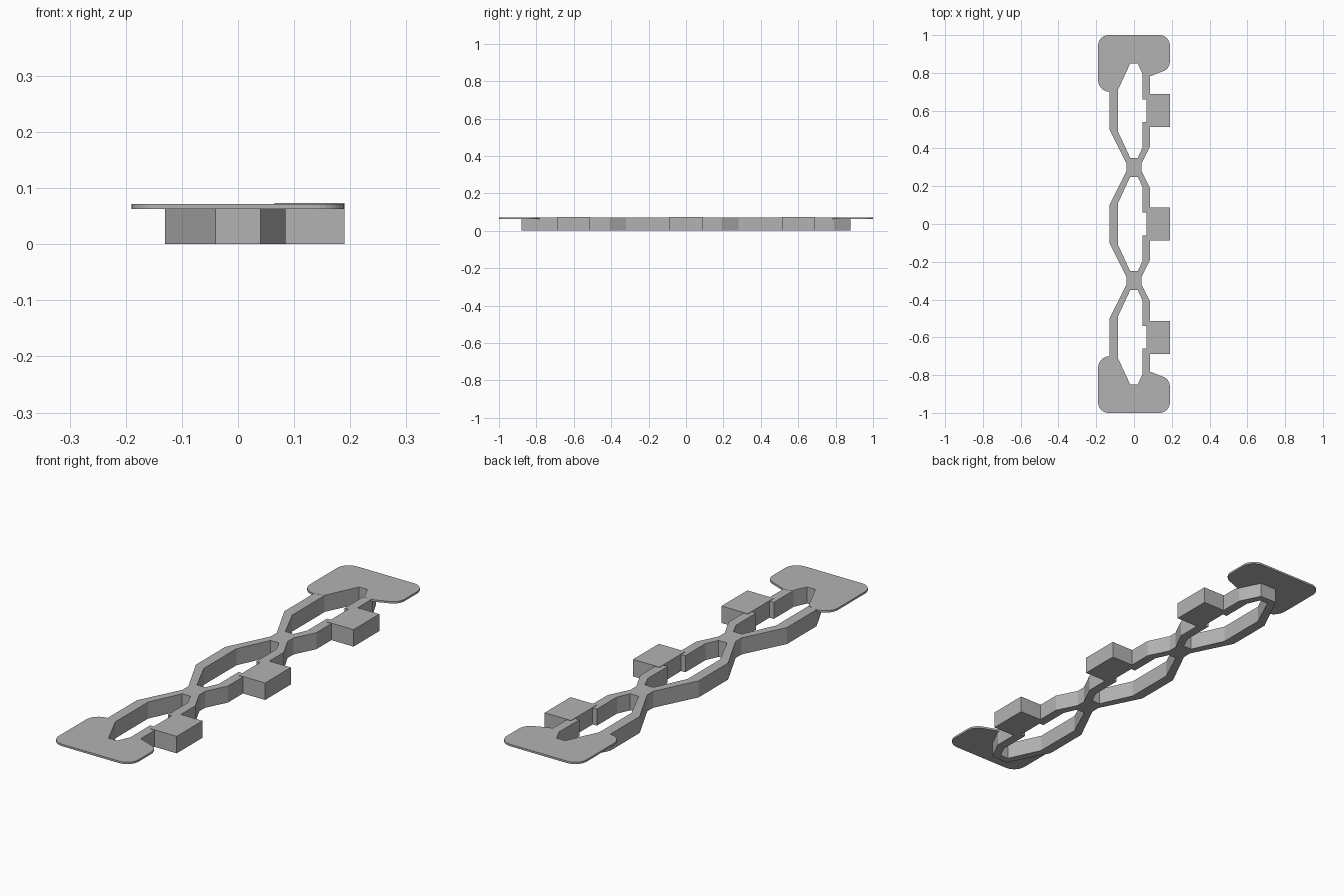
import bpy, bmesh, math

cube = bpy.data.objects.get("Cube")
if cube:
    bpy.data.objects.remove(cube, do_unlink=True)

PITCH = 0.6          # spacing of the three cells
BEAM_TOP = 0.071
PLATE_BOTTOM = 0.063

grey = bpy.data.materials.new("light grey")
grey.use_nodes = True
grey.diffuse_color = (0.45, 0.45, 0.45, 1)
grey.node_tree.nodes["Principled BSDF"].inputs["Base Color"].default_value = (0.45, 0.45, 0.45, 1)


def slab(name, loops, z0, z1):
    """Fill an outline, with any holes, and raise it to a flat-sided slab."""
    bm = bmesh.new()
    edges = []
    for loop in loops:
        vs = [bm.verts.new((x, y, z0)) for x, y in loop]
        edges += [bm.edges.new((vs[i - 1], vs[i])) for i in range(len(vs))]
    bmesh.ops.triangle_fill(bm, edges=edges, use_beauty=True, normal=(0, 0, 1))
    bmesh.ops.dissolve_limit(bm, angle_limit=0.01, verts=[], edges=bm.edges[:])
    top = bmesh.ops.extrude_face_region(bm, geom=bm.faces[:])["geom"]
    bmesh.ops.translate(bm, vec=(0, 0, z1 - z0),
                        verts=[v for v in top if isinstance(v, bmesh.types.BMVert)])
    bmesh.ops.recalc_face_normals(bm, faces=bm.faces[:])
    mesh = bpy.data.meshes.new(name)
    bm.to_mesh(mesh)
    bm.free()
    mesh.materials.append(grey)
    ob = bpy.data.objects.new(name, mesh)
    bpy.context.collection.objects.link(ob)
    return ob


def arc(cx, cy, r, a0, a1, n=8):
    """Points along a rounded corner, angles in degrees."""
    angles = [math.radians(a0 + (a1 - a0) * i / n) for i in range(n + 1)]
    return [(cx + r * math.cos(a), cy + r * math.sin(a)) for a in angles]


def mirrored(half):
    """Complete a cell side from its upper half."""
    return half + [(x, -y) for x, y in reversed(half)]


def shifted(points, dy):
    return [(x, y + dy) for x, y in points]


# Lattice beam: outer sides run down on the right and up on the left
right_side = mirrored([(0.04, 0.28), (0.085, 0.19)])
left_side = mirrored([(-0.04, 0.28), (-0.13, 0.10)])[::-1]
hole = (mirrored([(0.02, 0.25), (0.045, 0.195), (0.045, 0.06), (0.065, 0.06)])
        + mirrored([(-0.02, 0.25), (-0.085, 0.11)])[::-1])
outline = []
for k in (1, 0, -1):
    outline += shifted(right_side, k * PITCH)
for k in (-1, 0, 1):
    outline += shifted(left_side, k * PITCH)
slab("lattice_beam", [outline] + [shifted(hole, k * PITCH) for k in (-1, 0, 1)], 0, BEAM_TOP)

# Side blocks
for k, place in zip((-1, 0, 1), ("front", "middle", "back")):
    block = [(0.065, -0.0875), (0.19, -0.0875), (0.19, 0.0875), (0.065, 0.0875)]
    slab(place + "_side_block", [shifted(block, k * PITCH)], 0, 0.073)

# Thin rounded end plates, notched around the end holes
plate = (arc(0.135, 0.945, 0.055, 0, 90) + arc(-0.135, 0.945, 0.055, 90, 180)
         + arc(-0.13, 0.76, 0.06, 180, 270)
         + [(-0.085, 0.71), (-0.02, 0.85), (0.02, 0.85), (0.05, 0.785), (0.085, 0.782)]
         + arc(0.135, 0.86, 0.055, -64, 0))
slab("back_plate", [plate], PLATE_BOTTOM, BEAM_TOP + 0.0005)
slab("front_plate", [[(x, -y) for x, y in plate]], PLATE_BOTTOM, BEAM_TOP + 0.0005)
